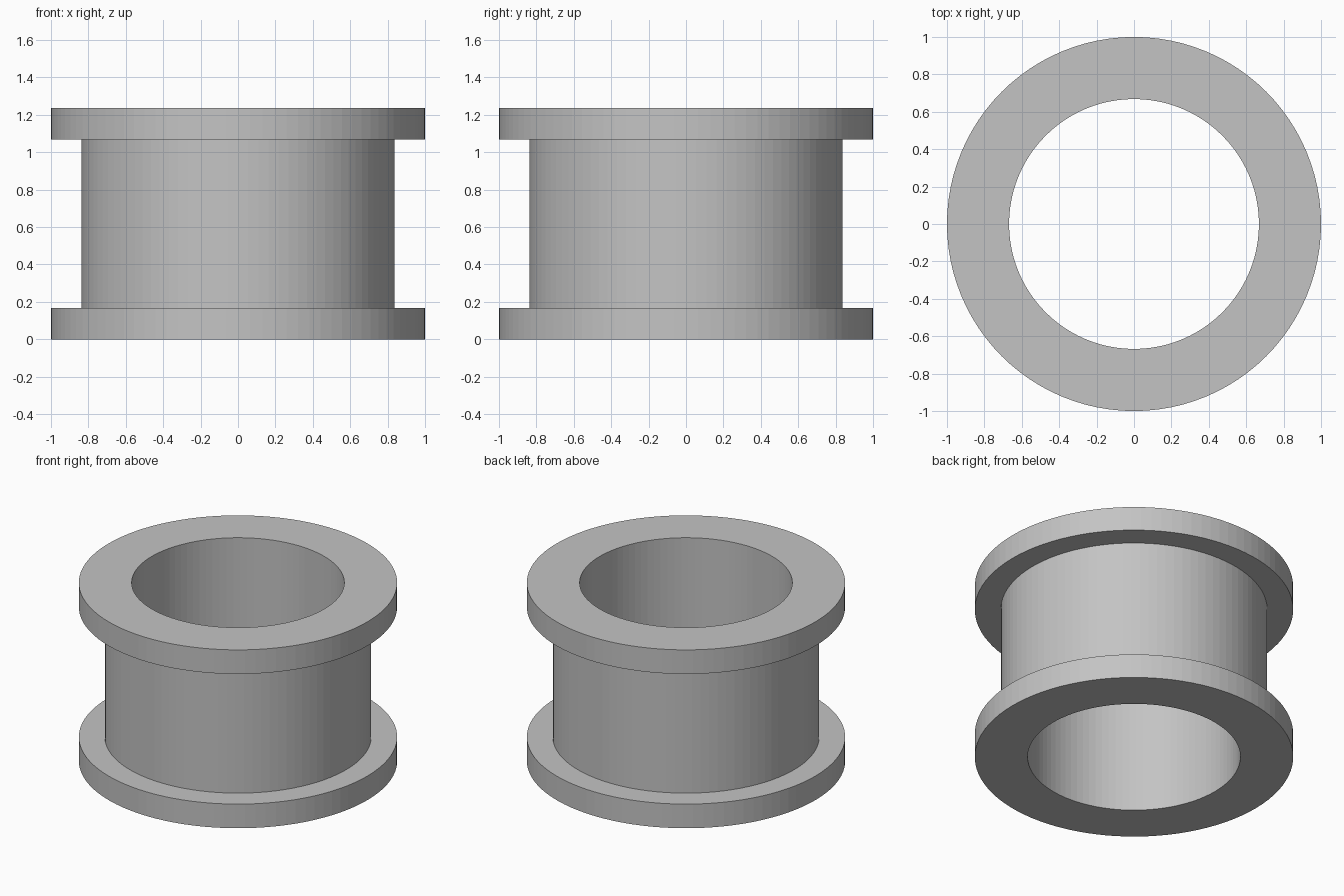
import bpy
import bmesh
from math import tau
from mathutils import Matrix, Vector

cube = bpy.data.objects.get("Cube")
if cube:
    bpy.data.objects.remove(cube, do_unlink=True)

SEGMENTS = 96
BORE, BARREL, FLANGE = 0.668, 0.837, 1.0
HEIGHT, LIP = 1.236, 0.167

grey = bpy.data.materials.new("plain_grey")
grey.use_nodes = True
colour = (0.55, 0.55, 0.55, 1)
grey.diffuse_color = colour
grey.node_tree.nodes["Principled BSDF"].inputs["Base Color"].default_value = colour

# Closed cross-section of the flanged sleeve: bore, two lips and the barrel
profile = [
    (BORE, 0), (FLANGE, 0), (FLANGE, LIP), (BARREL, LIP),
    (BARREL, HEIGHT - LIP), (FLANGE, HEIGHT - LIP),
    (FLANGE, HEIGHT), (BORE, HEIGHT),
]

# Revolve the section about the vertical axis
bm = bmesh.new()
rings = []
for i in range(SEGMENTS):
    turn = Matrix.Rotation(tau * i / SEGMENTS, 3, "Z")
    rings.append([bm.verts.new(turn @ Vector((r, 0, z))) for r, z in profile])
for i, ring in enumerate(rings):
    following = rings[(i + 1) % SEGMENTS]
    for j in range(len(profile)):
        k = (j + 1) % len(profile)
        bm.faces.new((ring[j], following[j], following[k], ring[k]))
bmesh.ops.recalc_face_normals(bm, faces=bm.faces)

mesh = bpy.data.meshes.new("flanged_sleeve")
bm.to_mesh(mesh)
bm.free()
mesh.materials.append(grey)
sleeve = bpy.data.objects.new("flanged_sleeve", mesh)
bpy.context.collection.objects.link(sleeve)
